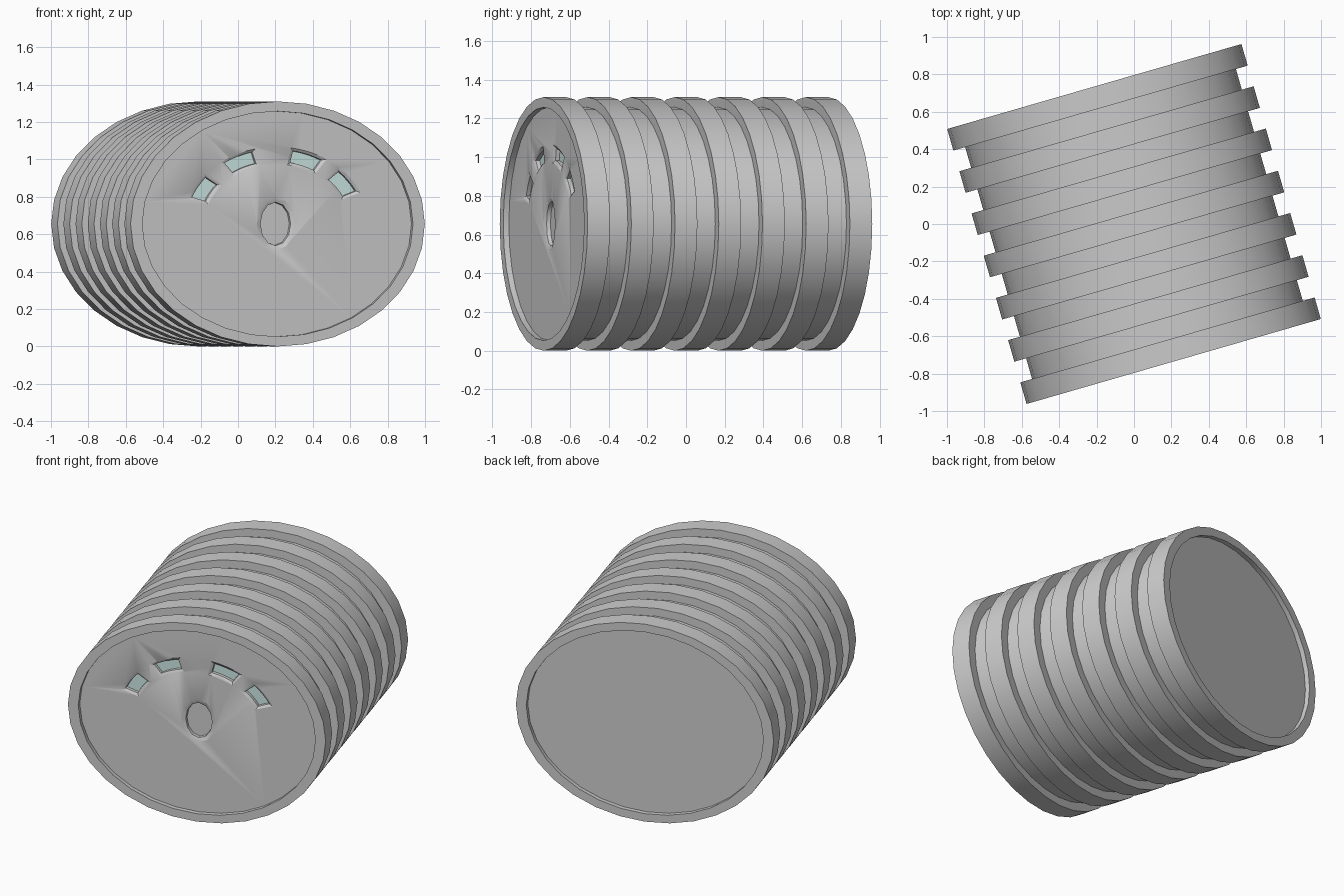
import bpy, bmesh
from math import cos, sin, radians, pi
from mathutils import Matrix

if "Cube" in bpy.data.objects:
    bpy.data.objects.remove(bpy.data.objects["Cube"])

R, LENGTH, WIDE = 0.655, 1.53, 1.25       # half height, depth, width ratio
FACE = -LENGTH / 2 + 0.03                 # recessed front plane
PLACE = Matrix.Translation((0, 0, R)) @ Matrix.Rotation(radians(16.1), 4, 'Z')


def add_loft(bm, loops):
    """Closed solid through matching loops of (x, y, z) points."""
    rings = [[bm.verts.new(PLACE @ Matrix.Translation(p).to_translation()) for p in lp] for lp in loops]
    n = len(rings[0])
    for a, b in zip(rings, rings[1:]):
        for i in range(n):
            j = (i + 1) % n
            bm.faces.new((a[i], a[j], b[j], b[i]))
    bm.faces.new(rings[0])
    bm.faces.new(rings[-1][::-1])


def make(name, solids, color=None):
    bm = bmesh.new()
    for loops in solids:
        add_loft(bm, loops)
    bmesh.ops.recalc_face_normals(bm, faces=bm.faces)
    me = bpy.data.meshes.new(name)
    bm.to_mesh(me)
    bm.free()
    ob = bpy.data.objects.new(name, me)
    bpy.context.collection.objects.link(ob)
    if color:
        mat = bpy.data.materials.new(name + "_color")
        mat.diffuse_color = (*color, 1)
        mat.use_nodes = True
        mat.node_tree.nodes["Principled BSDF"].inputs["Base Color"].default_value = mat.diffuse_color
        me.materials.append(mat)
    return ob


def oval(rx, rz, y, n=32):
    return [(rx * cos(2 * pi * i / n), y, rz * sin(2 * pi * i / n)) for i in range(n)]


def window(a0, a1, y, inset=0.0):
    """Arc-shaped window outline around the drum centre."""
    da = inset / 0.365
    t0, t1 = radians(a0) + da, radians(a1) - da
    ts = [t0 + (t1 - t0) * i / 4 for i in range(5)]
    r0, r1 = 0.32 + inset, 0.412 - inset
    pts = [(r1, t) for t in ts] + [(r0, t) for t in reversed(ts)]
    return [(WIDE * r * cos(t), y, r * sin(t)) for r, t in pts]


def hub(y, inset=0.0):
    return oval(0.108 - inset, 0.14 - inset, y, 12)


# Ribbed drum: recessed ends, seven ribs with grooves between
half, rib, inner = LENGTH / 2, 0.12, 0.92
profile = [(inner, FACE)]
pitch = (LENGTH - rib) / 6
profile.append((inner, -half))
for k in range(7):
    y = -half + k * pitch
    if k:
        profile.append((inner, y))
    profile += [(1, y), (1, y + rib), (inner, y + rib)]
profile.append((inner, half - 0.03))
drum = make("ribbed_drum", [[oval(R * WIDE * s, R * s, y) for s, y in profile]])

# Stepped recesses for the windows and the centre hub
spans = [(24, 47), (57, 81), (103, 127), (139, 161)]
steps = [(-0.02, 0), (0, 0), (0.01, 0.014), (0.05, 0.016)]
solids = [[window(a, b, FACE + d, i) for d, i in steps] for a, b in spans]
solids.append([hub(FACE + d, i * 1.7) for d, i in steps])
cutter = make("recess_cutter", solids)
cutter.hide_render = True
mod = drum.modifiers.new("recesses", 'BOOLEAN')
mod.operation, mod.solver, mod.object = 'DIFFERENCE', 'EXACT', cutter
bpy.context.view_layer.objects.active = drum
drum.select_set(True)
bpy.ops.object.modifier_apply(modifier=mod.name)
bpy.data.objects.remove(cutter)
bpy.ops.object.shade_smooth_by_angle(angle=radians(35))

# Glass panes and pale centre disc
make("window_panes", [[window(a, b, FACE + d, 0.015) for d in (0.03, 0.055)] for a, b in spans],
     (0.60, 0.79, 0.76))
make("center_disc", [[hub(FACE + d, 0.026) for d in (0.03, 0.055)]], (0.66, 0.68, 0.66))
